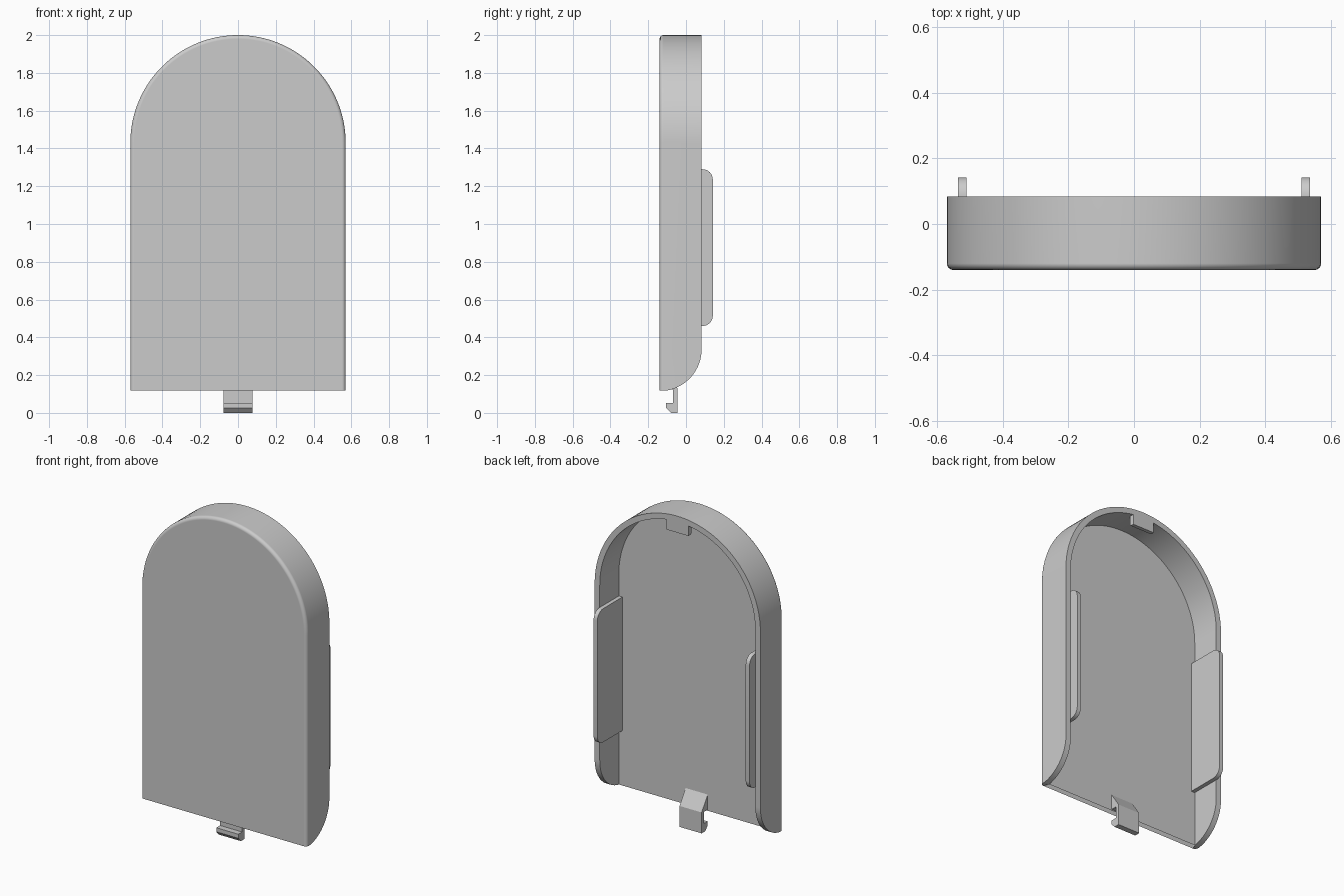
import bpy
import bmesh
from math import sin, cos, pi, asin

if "Cube" in bpy.data.objects:
    bpy.data.objects.remove(bpy.data.objects["Cube"], do_unlink=True)

GREY = (0.6, 0.6, 0.6, 1.0)
mat = bpy.data.materials.new("plain_grey")
mat.use_nodes = True
mat.diffuse_color = GREY
mat.node_tree.nodes["Principled BSDF"].inputs["Base Color"].default_value = GREY

HALF, SPRING, BASE = 0.57, 1.43, 0.115     # half width, arch start, lower edge
FRONT, BACK, WALL = -0.14, 0.083, 0.035
DEPTH = BACK - FRONT
FILLET = 0.02


def finish(name, bm):
    bmesh.ops.remove_doubles(bm, verts=bm.verts, dist=1e-5)
    bmesh.ops.recalc_face_normals(bm, faces=bm.faces)
    mesh = bpy.data.meshes.new(name)
    bm.to_mesh(mesh)
    bm.free()
    mesh.materials.append(mat)
    obj = bpy.data.objects.new(name, mesh)
    bpy.context.collection.objects.link(obj)
    bpy.ops.object.select_all(action='DESELECT')
    obj.select_set(True)
    bpy.context.view_layer.objects.active = obj
    bpy.ops.object.shade_smooth_by_angle(angle=pi / 6)
    return obj


def side_profile(name, points, x0, x1):
    """Extrude a (y, z) outline along x."""
    bm = bmesh.new()
    face = bm.faces.new([bm.verts.new((x0, y, z)) for y, z in points])
    moved = bmesh.ops.extrude_face_region(bm, geom=[face])["geom"]
    bmesh.ops.translate(bm, vec=(x1 - x0, 0, 0),
                        verts=[v for v in moved if isinstance(v, bmesh.types.BMVert)])
    return finish(name, bm)


# Path of stations: (centre z, direction x, direction z, rim y)
start = asin(WALL / DEPTH)
leg = []
for i in range(17):
    a = start + (pi / 2 - start) * i / 16
    leg.append((BASE + DEPTH * (1 - cos(a)), FRONT + DEPTH * sin(a)))
right_leg = [(z, 1, 0, y) for z, y in leg]
arch = [(SPRING, cos(pi * i / 64), sin(pi * i / 64), BACK) for i in range(65)]
left_leg = [(z, -1, 0, y) for z, y in reversed(leg)]
stations = right_leg + arch + left_leg

# Cover shell: wall section swept round the arch, closed by front and inner faces
bm = bmesh.new()
rings = []
for z, dx, dz, rim in stations:
    section = [(0, rim)]
    for k in range(5):
        t = pi / 2 * k / 4
        section.append((FILLET * (1 - cos(t)), FRONT + FILLET * (1 - sin(t))))
    section += [(WALL, FRONT + WALL), (WALL, rim)]
    rings.append([bm.verts.new(((HALF - o) * dx, y, z + (HALF - o) * dz))
                  for o, y in section])
for a, b in zip(rings, rings[1:]):
    for i, j in ((0, 1), (1, 2), (2, 3), (3, 4), (4, 5), (6, 7), (7, 0)):
        bm.faces.new((a[i], b[i], b[j], a[j]))
bm.faces.new([r[5] for r in rings])
bm.faces.new([r[6] for r in rings])
bm.faces.new(rings[0][:7] + rings[-1][6::-1])
cover = finish("cover_shell", bm)
cover.modifiers.new("even_shading", 'WEIGHTED_NORMAL').keep_sharp = True

# Side guide tabs with rounded rear corners
R, LOW, HIGH, TIP = 0.055, 0.46, 1.29, 0.142
outline = [(FRONT + WALL, LOW)]
for centre, first in ((LOW + R, -pi / 2), (HIGH - R, 0)):
    for i in range(9):
        a = first + pi / 2 * i / 8
        outline.append((TIP - R + R * cos(a), centre + R * sin(a)))
outline.append((FRONT + WALL, HIGH))
for name, s in (("left_guide_tab", 1), ("right_guide_tab", -1)):
    side_profile(name, outline, s * 0.51, s * (HALF - WALL + 0.001))

# Small catch under the top of the arch
side_profile("top_catch",
             [(0.053, 1.905), (0.06, 1.897), (BACK, 1.897), (BACK, 1.975), (0.053, 1.975)],
             -0.075, 0.075)

# Bottom latch with a hooked end
side_profile("bottom_latch",
             [(-0.106, 0.22), (-0.045, 0.13), (-0.045, 0), (-0.08, 0), (-0.105, 0.027),
              (-0.105, 0.052), (-0.068, 0.052), (-0.068, 0.125), (-0.106, 0.125)],
             -0.076, 0.076)
